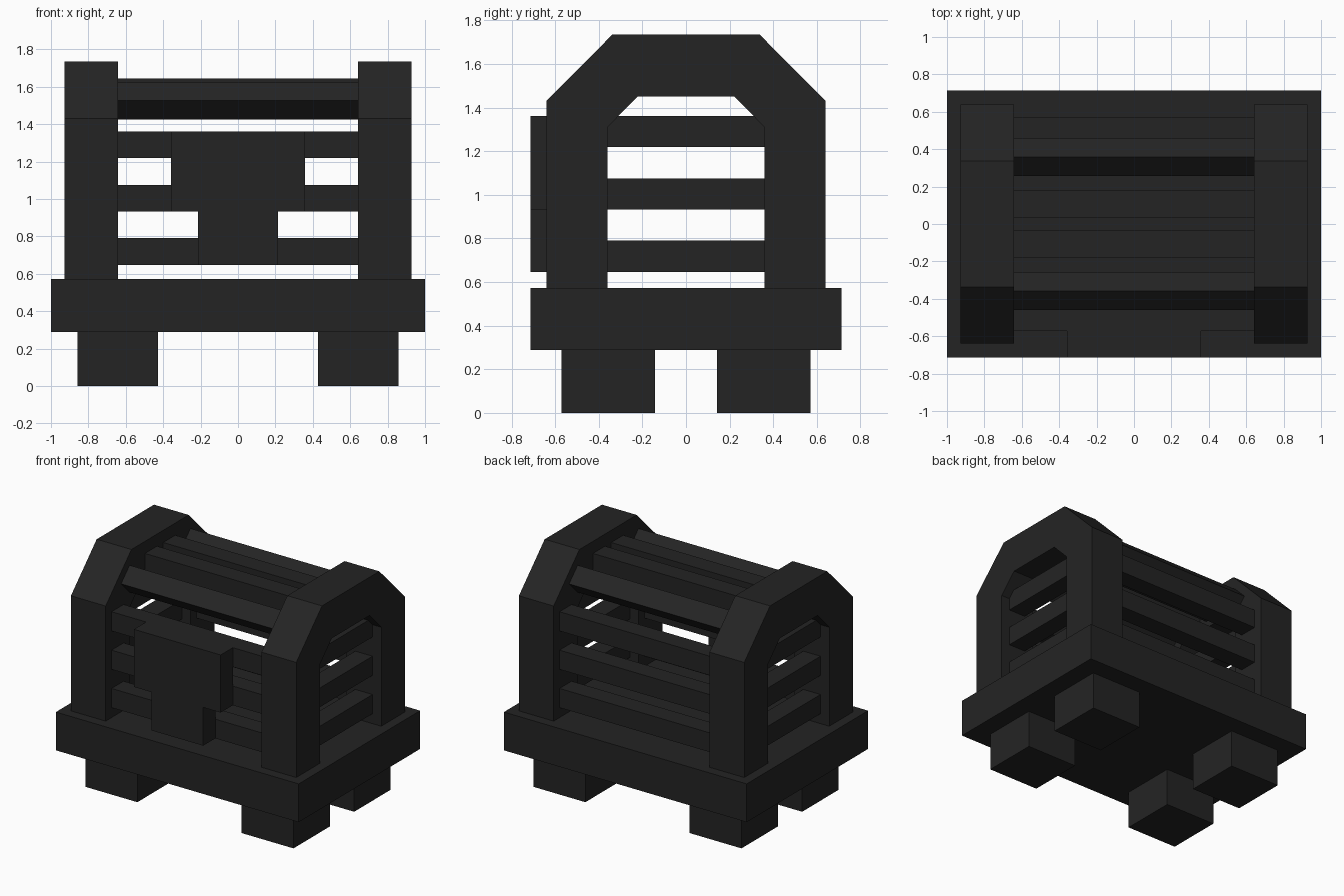
import bpy, bmesh, math
from mathutils import Matrix, Vector

if "Cube" in bpy.data.objects:
    bpy.data.objects.remove(bpy.data.objects["Cube"])

mat = bpy.data.materials.new("charcoal black")
mat.diffuse_color = (0.0175, 0.0175, 0.0175, 1)
mat.use_nodes = True
mat.node_tree.nodes["Principled BSDF"].inputs["Base Color"].default_value = mat.diffuse_color


def finish(name, bm):
    bmesh.ops.recalc_face_normals(bm, faces=bm.faces[:])
    me = bpy.data.meshes.new(name)
    bm.to_mesh(me)
    bm.free()
    me.materials.append(mat)
    ob = bpy.data.objects.new(name, me)
    bpy.context.collection.objects.link(ob)
    return ob


def box(name, lo, hi, tilt=0):
    """Box between two corners, optionally tilted about its x axis."""
    lo, hi = Vector(lo), Vector(hi)
    bm = bmesh.new()
    m = (Matrix.Translation((lo + hi) / 2) @ Matrix.Rotation(tilt, 4, 'X')
         @ Matrix.Diagonal((*(hi - lo), 1)))
    bmesh.ops.create_cube(bm, size=1, matrix=m)
    return finish(name, bm)


def arch(name, x0, x1):
    """Chamfered end frame: quads between outer and inner outline, extruded in x."""
    outer = [(-0.64, 0.573), (-0.64, 1.43), (-0.337, 1.735)]
    inner = [(-0.36, 0.573), (-0.36, 1.31), (-0.222, 1.45)]
    outer += [(-y, z) for y, z in reversed(outer)]
    inner += [(-y, z) for y, z in reversed(inner)]
    bm = bmesh.new()
    o = [bm.verts.new((x0, y, z)) for y, z in outer]
    i = [bm.verts.new((x0, y, z)) for y, z in inner]
    faces = [bm.faces.new((o[k], o[k + 1], i[k + 1], i[k])) for k in range(5)]
    ext = bmesh.ops.extrude_face_region(bm, geom=faces)["geom"]
    moved = [v for v in ext if isinstance(v, bmesh.types.BMVert)]
    bmesh.ops.translate(bm, verts=moved, vec=(x1 - x0, 0, 0))
    return finish(name, bm)


# Base slab
box("base", (-1, -0.714, 0.288), (1, 0.714, 0.573))

# Feet
for sx in (-1, 1):
    for sy in (-1, 1):
        cx, cy = sx * 0.643, sy * 0.357
        box("foot", (cx - 0.214, cy - 0.214, 0), (cx + 0.214, cy + 0.214, 0.288))

# End frames
arch("left_end_frame", -0.928, -0.642)
arch("right_end_frame", 0.642, 0.928)

# Horizontal bars on all four sides
for z in (0.647, 0.932, 1.218):
    for s in (-1, 1):
        box("long_bar", (-0.642, s * 0.5 - 0.071, z), (0.642, s * 0.5 + 0.071, z + 0.143))
        box("end_bar", (s * 0.785 - 0.071, -0.36, z), (s * 0.785 + 0.071, 0.36, z + 0.143))

# Roof bars: two flat on top, two tilted on the slopes
for s in (-1, 1):
    box("top_bar", (-0.642, s * 0.107 - 0.071, 1.502), (0.642, s * 0.107 + 0.071, 1.645))
    box("sloped_bar", (-0.642, s * 0.358 - 0.071, 1.454), (0.642, s * 0.358 + 0.071, 1.597),
        math.radians(45))

# Front lock plate
box("lock_upper", (-0.357, -0.714, 0.932), (0.357, -0.571, 1.361))
box("lock_lower", (-0.213, -0.714, 0.647), (0.213, -0.571, 0.932))
